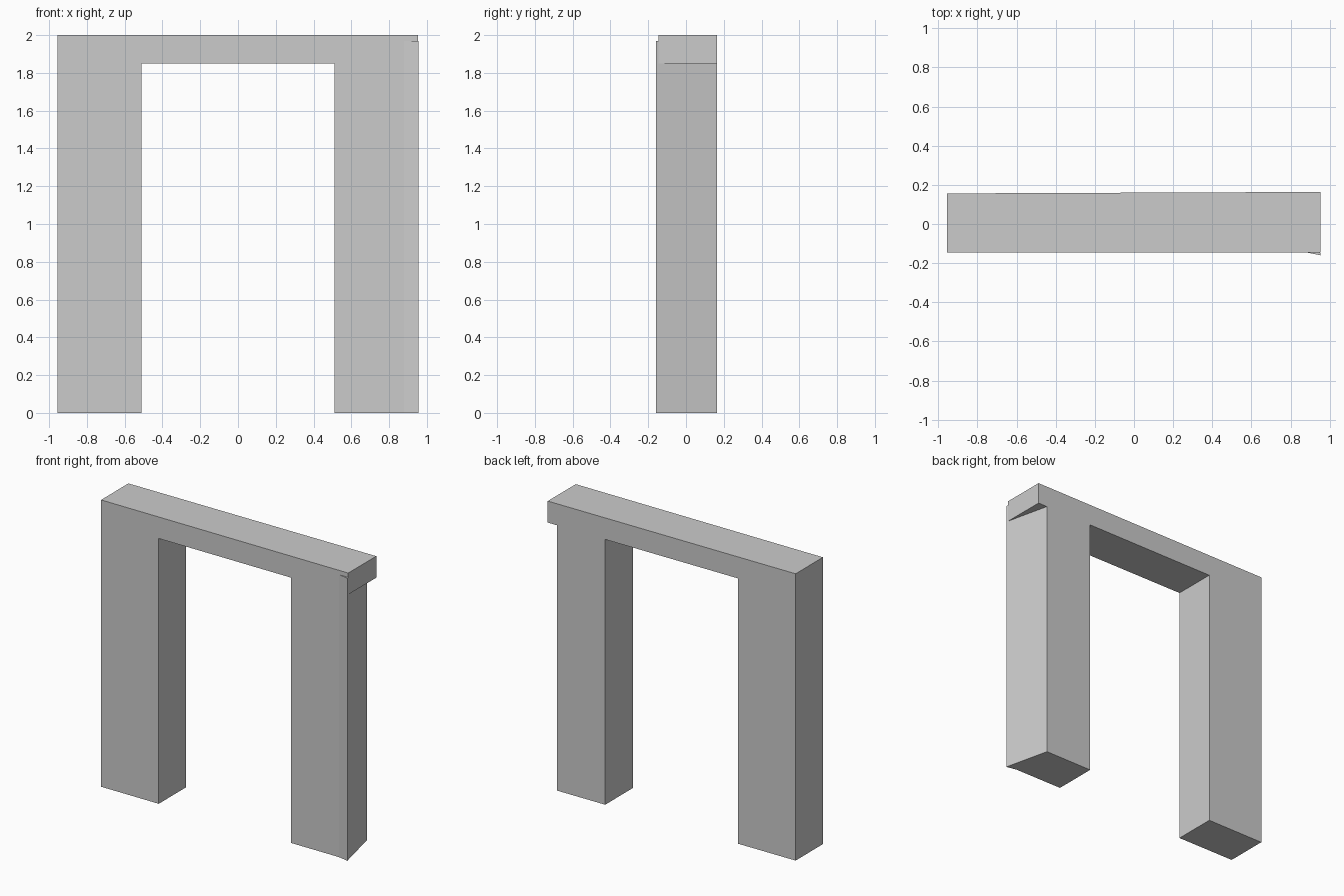
import bpy
import bmesh
from mathutils import Vector

cube = bpy.data.objects.get("Cube")
if cube:
    bpy.data.objects.remove(cube, do_unlink=True)

grey = bpy.data.materials.new("plain_grey")
grey.use_nodes = True
grey.diffuse_color = (0.6, 0.6, 0.6, 1)
grey.node_tree.nodes["Principled BSDF"].inputs["Base Color"].default_value = (0.6, 0.6, 0.6, 1)


def prism(name, outline, direction, adjust=None):
    """Extrude a flat outline into a solid with flat faces."""
    bm = bmesh.new()
    face = bm.faces.new([bm.verts.new(p) for p in outline])
    extruded = bmesh.ops.extrude_face_region(bm, geom=[face], use_keep_orig=True)
    moved = [v for v in extruded["geom"] if isinstance(v, bmesh.types.BMVert)]
    bmesh.ops.translate(bm, verts=moved, vec=Vector(direction))
    if adjust:
        for v in moved:
            adjust(v)
    bmesh.ops.recalc_face_normals(bm, faces=bm.faces)
    mesh = bpy.data.meshes.new(name)
    bm.to_mesh(mesh)
    bm.free()
    mesh.materials.append(grey)
    obj = bpy.data.objects.new(name, mesh)
    bpy.context.collection.objects.link(obj)
    return obj


FRONT, BACK, TOP, SOFFIT = -0.145, 0.16, 2.0, 1.85
OUTER, INNER, LEG_EDGE = 0.955, 0.51, 0.88


def skew_back(v):
    # The back face runs very slightly out of square
    v.co.y += 0.004 * v.co.x


# Gateway: two legs and a lintel that overhangs the left leg
profile = [(-OUTER, 0), (-INNER, 0), (-INNER, SOFFIT), (INNER, SOFFIT),
           (INNER, 0), (LEG_EDGE, 0), (LEG_EDGE, SOFFIT),
           (OUTER - 0.003, SOFFIT), (OUTER - 0.003, TOP), (-OUTER, TOP)]
prism("gateway_frame", [(x, FRONT, z) for x, z in profile],
      (0, BACK - FRONT, 0), skew_back)

# Angled outer side of the left leg, its front corner proud of the lintel
wedge = [(LEG_EDGE, FRONT), (OUTER, -0.16), (LEG_EDGE, BACK + 0.003)]
prism("left_leg_angled_side", [(x, y, 0) for x, y in wedge], (0, 0, 1.97))
